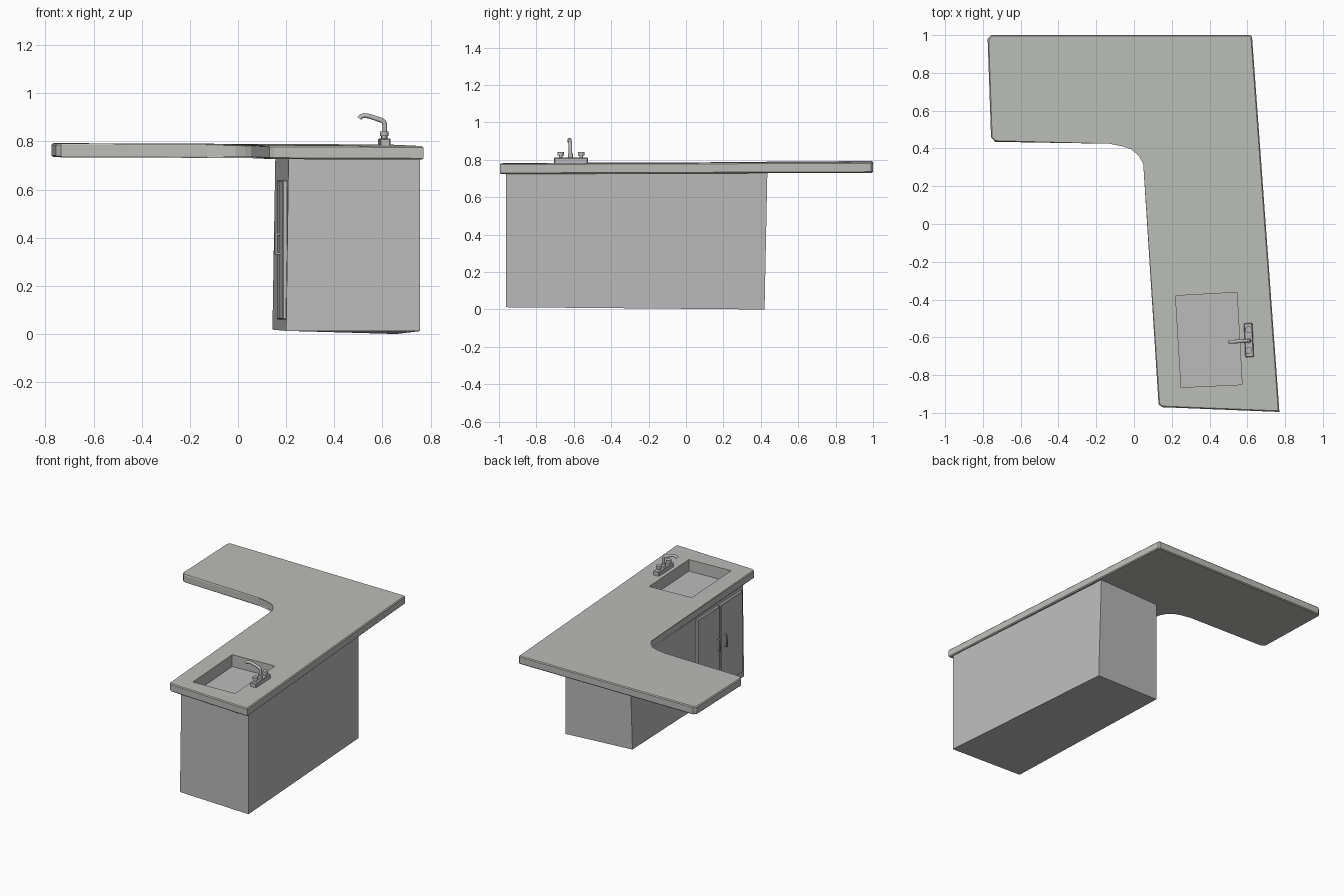
import bpy, bmesh, math
from mathutils import Vector, Matrix

cube = bpy.data.objects.get("Cube")
if cube:
    bpy.data.objects.remove(cube, do_unlink=True)


def material(name, color):
    m = bpy.data.materials.new(name)
    m.use_nodes = True
    m.diffuse_color = (*color, 1)
    m.node_tree.nodes["Principled BSDF"].inputs["Base Color"].default_value = (*color, 1)
    return m


GREY = material("plain grey", (0.5, 0.5, 0.5))
STONE = material("stone grey", (0.5, 0.51, 0.48))


def finish(name, bm, mat, smooth=False):
    bmesh.ops.recalc_face_normals(bm, faces=bm.faces)
    me = bpy.data.meshes.new(name)
    bm.to_mesh(me)
    bm.free()
    ob = bpy.data.objects.new(name, me)
    bpy.context.collection.objects.link(ob)
    me.materials.append(mat)
    if smooth:
        bpy.ops.object.select_all(action="DESELECT")
        ob.select_set(True)
        bpy.context.view_layer.objects.active = ob
        bpy.ops.object.shade_smooth_by_angle(angle=math.radians(35))
    return ob


def prism(bottom, top):
    """Solid between two matching rings of points."""
    bm = bmesh.new()
    a = [bm.verts.new(p) for p in bottom]
    b = [bm.verts.new(p) for p in top]
    bm.faces.new(a)
    bm.faces.new(b)
    for i in range(len(a)):
        j = (i + 1) % len(a)
        bm.faces.new((a[i], a[j], b[j], b[i]))
    return bm


def slab(points, z0, z1):
    return prism([(x, y, z0) for x, y in points], [(x, y, z1) for x, y in points])


def box(name, centre, size, mat, turn=0, bevel=0):
    bm = bmesh.new()
    m = Matrix.Translation(centre) @ Matrix.Rotation(turn, 4, "Z") @ Matrix.Diagonal((*size, 1))
    bmesh.ops.create_cube(bm, size=1, matrix=m)
    if bevel:
        bmesh.ops.bevel(bm, geom=bm.edges[:], offset=bevel, segments=1, affect="EDGES")
    return finish(name, bm, mat)


def cylinder(name, x, y, z0, z1, r, mat):
    bm = bmesh.new()
    bmesh.ops.create_cone(bm, cap_ends=True, segments=16, radius1=r, radius2=r, depth=z1 - z0,
                          matrix=Matrix.Translation((x, y, (z0 + z1) / 2)))
    return finish(name, bm, mat, True)


def tube(name, points, r, mat):
    cu = bpy.data.curves.new(name, "CURVE")
    cu.dimensions = "3D"
    cu.bevel_depth, cu.bevel_resolution, cu.use_fill_caps = r, 3, True
    sp = cu.splines.new("POLY")
    sp.points.add(len(points) - 1)
    for p, c in zip(sp.points, points):
        p.co = (*c, 1)
    ob = bpy.data.objects.new(name, cu)
    bpy.context.collection.objects.link(ob)
    cu.materials.append(mat)
    return ob


# L-shaped worktop with eased corners and edges
outline = [(0.77, -0.995), (0.625, 0.99), (0.615, 1.0), (-0.755, 1.0), (-0.775, 0.98),
           (-0.757, 0.46), (-0.735, 0.435), (-0.13, 0.425), (-0.06, 0.417), (-0.01, 0.4),
           (0.03, 0.365), (0.055, 0.32), (0.13, -0.955), (0.15, -0.97)]
bm = slab(outline, 0.73, 0.787)
rim = [e for e in bm.edges if abs(e.verts[0].co.z - e.verts[1].co.z) < 0.01]
bmesh.ops.bevel(bm, geom=rim, offset=0.006, segments=1, affect="EDGES")
for v in bm.verts:
    v.co.z += 0.003 * v.co.y - 0.004 * v.co.x
worktop = finish("worktop", bm, STONE)

# Cabinet body, slightly skewed
cabinet = finish("cabinet", prism(
    [(0.2, -0.94, 0.013), (0.757, -0.963, 0.012), (0.657, 0.42, 0), (0.143, 0.4, 0.018)],
    [(0.21, -0.94, 0.733), (0.757, -0.963, 0.733), (0.647, 0.435, 0.733), (0.155, 0.415, 0.733)]), GREY)

# Sink opening cut through worktop and into cabinet
opening = [(0.22, -0.38), (0.545, -0.362), (0.572, -0.85), (0.25, -0.865)]
cutter = finish("sink_cutter", slab(opening, 0.7, 0.9), GREY)
cutter.hide_render = True
for ob in (worktop, cabinet):
    mod = ob.modifiers.new("sink_cut", "BOOLEAN")
    mod.operation, mod.object, mod.solver = "DIFFERENCE", cutter, "EXACT"
    bpy.context.view_layer.objects.active = ob
    bpy.ops.object.modifier_apply(modifier=mod.name)
bpy.data.objects.remove(cutter, do_unlink=True)

# Pair of doors with bar handles on the inner side
turn = math.radians(2.5)
along = Vector((-math.sin(turn), math.cos(turn), 0))
out = Vector((-math.cos(turn), -math.sin(turn), 0))
start = Vector((0.205, -0.94, 0))
for side, t, grip in (("front", 0.165, 0.25), ("rear", 0.44, 0.335)):
    spot = start + along * t + out * 0.007 + Vector((0, 0, 0.35))
    box(side + "_door", spot, (0.022, 0.262, 0.58), GREY, turn, 0.004)
    h = start + along * grip + Vector((0, 0, 0.375))
    path = [h + out * d + Vector((0, 0, z)) for d, z in
            ((0.015, -0.04), (0.035, -0.04), (0.035, 0.04), (0.015, 0.04))]
    tube(side + "_handle", path, 0.006, GREY)

# Tap: base, two knobs and a bent spout
box("tap_base", (0.608, -0.615, 0.795), (0.045, 0.18, 0.034), GREY, turn, 0.004)
for side, y in (("front", -0.67), ("rear", -0.56)):
    cylinder(side + "_knob_stem", 0.607, y, 0.81, 0.825, 0.01, GREY)
    cylinder(side + "_knob", 0.607, y, 0.822, 0.842, 0.018, GREY)
cylinder("spout_collar", 0.608, -0.618, 0.81, 0.835, 0.014, GREY)
tube("spout", [(0.61, -0.618, 0.82), (0.61, -0.618, 0.87), (0.605, -0.618, 0.882),
               (0.595, -0.619, 0.888), (0.545, -0.622, 0.905), (0.525, -0.623, 0.908),
               (0.511, -0.624, 0.904), (0.505, -0.624, 0.895)], 0.01, GREY)
